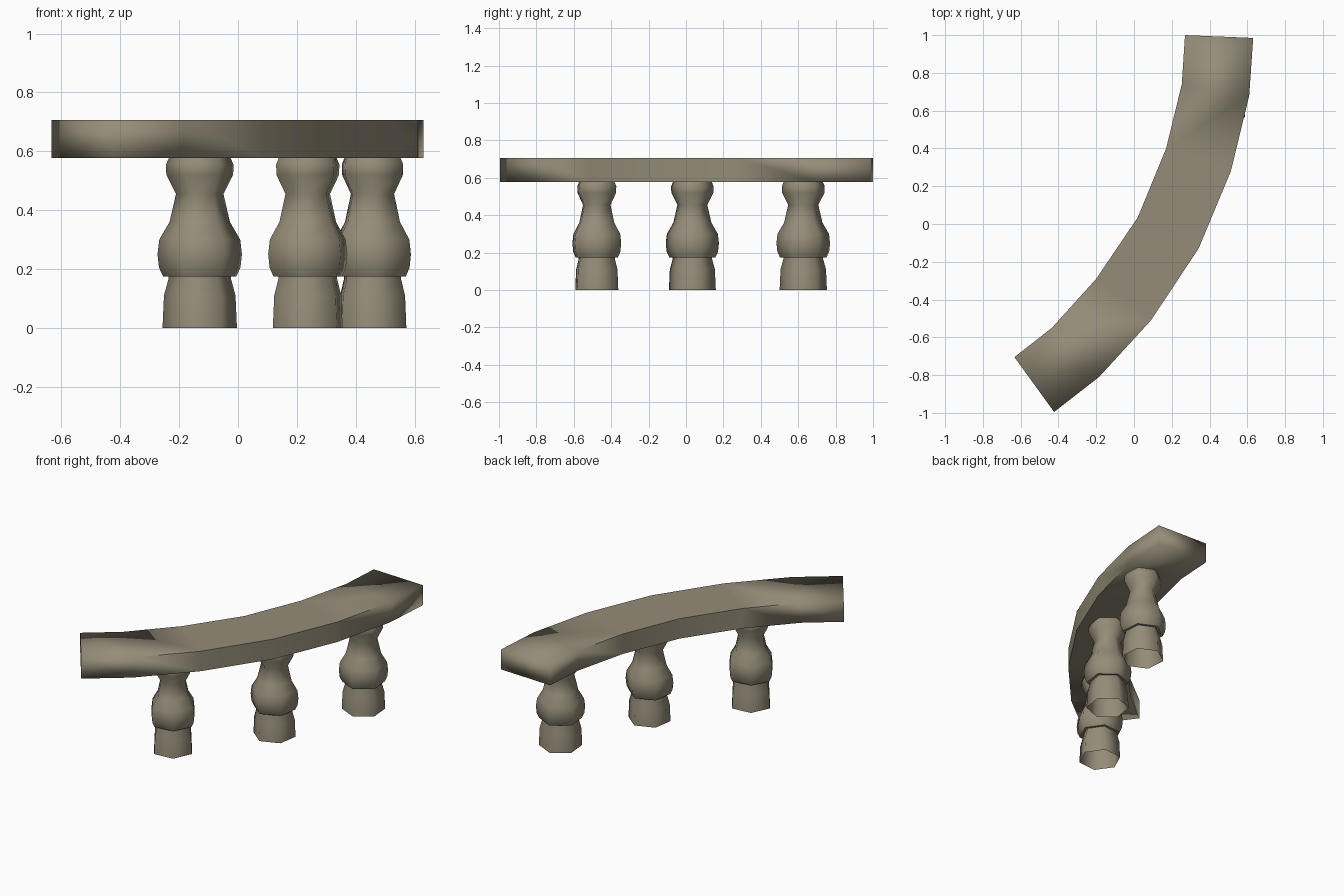
import bpy, bmesh, math

if "Cube" in bpy.data.objects:
    bpy.data.objects.remove(bpy.data.objects["Cube"])

stone = bpy.data.materials.new("weathered stone")
stone.diffuse_color = (0.30, 0.265, 0.19, 1)
stone.use_nodes = True
stone.node_tree.nodes["Principled BSDF"].inputs["Base Color"].default_value = stone.diffuse_color


def finish(bm, name):
    bmesh.ops.recalc_face_normals(bm, faces=bm.faces)
    for f in bm.faces:
        f.smooth = True
    me = bpy.data.meshes.new(name)
    bm.to_mesh(me)
    bm.free()
    me.materials.append(stone)
    ob = bpy.data.objects.new(name, me)
    bpy.context.collection.objects.link(ob)
    return ob


# Curved top rail: plan points of the inner and outer edges, extruded upward
inner = [(0.27, 1.0), (0.253, 0.74), (0.17, 0.40), (0.02, 0.035),
         (-0.20, -0.29), (-0.435, -0.55), (-0.633, -0.705)]
outer = [(0.631, 0.985), (0.61, 0.68), (0.513, 0.28), (0.342, -0.13),
         (0.09, -0.51), (-0.185, -0.81), (-0.423, -0.995)]
Z0, Z1 = 0.577, 0.706
bm = bmesh.new()
rings = [[bm.verts.new((*p, z)) for p, z in ((a, Z0), (b, Z0), (b, Z1), (a, Z1))]
         for a, b in zip(inner, outer)]
for r, s in zip(rings, rings[1:]):
    for i in range(4):
        j = (i + 1) % 4
        bm.faces.new((r[i], r[j], s[j], s[i]))
bm.faces.new(rings[0])
bm.faces.new(rings[-1][::-1])
# long edges are crisp, softened only in the end segments
for r, s in zip(rings[1:-1], rings[2:-1]):
    for a, b in zip(r, s):
        bm.edges.get((a, b)).smooth = False
finish(bm, "top_rail")

# Six-sided balusters: turned profile (radius, height), open at both ends
profile = [(0.127, 0.0), (0.122, 0.11), (0.107, 0.165), (0.107, 0.175),
           (0.125, 0.175), (0.139, 0.205), (0.144, 0.25), (0.138, 0.30),
           (0.103, 0.36), (0.081, 0.455), (0.114, 0.52), (0.115, 0.555),
           (0.104, 0.58)]


def baluster(name, x, y, turn):
    bm = bmesh.new()
    loops = []
    for r, z in profile:
        loops.append([bm.verts.new((x + r * math.cos(math.radians(turn + 60 * k)),
                                    y + r * math.sin(math.radians(turn + 60 * k)), z))
                      for k in range(6)])
    for a, b in zip(loops, loops[1:]):
        for i in range(6):
            j = (i + 1) % 6
            bm.faces.new((a[i], a[j], b[j], b[i]))
    # crisp ledge under the belly
    for loop in loops[3:5]:
        for i in range(6):
            bm.edges.get((loop[i], loop[(i + 1) % 6])).smooth = False
    finish(bm, name)


baluster("front_baluster", -0.13, -0.477, 5)
baluster("middle_baluster", 0.237, 0.034, 21)
baluster("back_baluster", 0.457, 0.627, 35)
